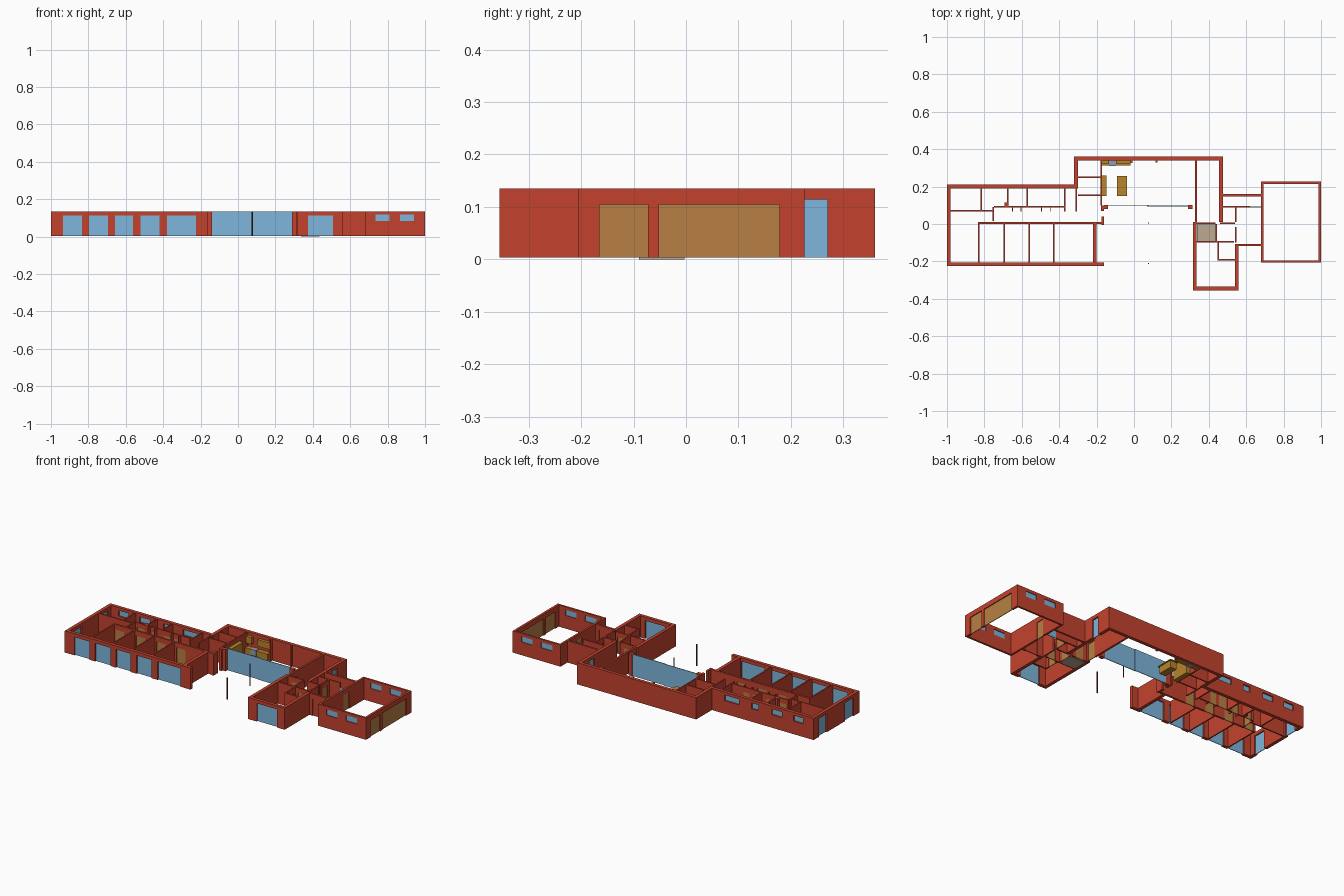
import bpy, bmesh
from mathutils import Vector

if "Cube" in bpy.data.objects:
    bpy.data.objects.remove(bpy.data.objects["Cube"])

Z0, Z1 = 0.004, 0.135            # wall base and top
DOOR, TALL = 0.105, 0.114        # door and glazing head heights
HI = (0.083, 0.117)              # high window band


def mat(name, rgb):
    m = bpy.data.materials.new(name)
    m.diffuse_color = (*rgb, 1)
    m.use_nodes = True
    m.node_tree.nodes["Principled BSDF"].inputs["Base Color"].default_value = m.diffuse_color
    return m


BRICK = mat("brick", (0.55, 0.055, 0.027))
GLASS = mat("glass", (0.21, 0.47, 0.71))
WOOD = mat("wood", (0.48, 0.215, 0.058))
CABINET = mat("cabinet", (0.48, 0.23, 0.025))
STEEL = mat("steel", (0.30, 0.33, 0.40))
STONE = mat("stone", (0.50, 0.40, 0.29))
DARK = mat("post", (0.12, 0.02, 0.015))


def finish(name, bm, m):
    bmesh.ops.recalc_face_normals(bm, faces=bm.faces)
    me = bpy.data.meshes.new(name)
    bm.to_mesh(me)
    bm.free()
    me.materials.append(m)
    bpy.context.collection.objects.link(bpy.data.objects.new(name, me))


def box(name, x0, x1, y0, y1, z0, z1, m):
    bm = bmesh.new()
    bmesh.ops.create_cube(bm, size=1)
    for v in bm.verts:
        v.co = ((x0 + x1) / 2 + v.co.x * (x1 - x0), (y0 + y1) / 2 + v.co.y * (y1 - y0),
                (z0 + z1) / 2 + v.co.z * (z1 - z0))
    finish(name, bm, m)


def wall(name, axis, a, b, c, t, holes=()):
    """Wall along axis from a to b, centred on c; holes = (start, end, sill, head, filling, material)."""
    def place(u, z, d):
        return Vector((u, d, z) if axis == "x" else (d, u, z))
    us = sorted({a, b, *[h[0] for h in holes], *[h[1] for h in holes]})
    zs = sorted({Z0, Z1, *[h[2] for h in holes], *[h[3] for h in holes]})
    bm = bmesh.new()
    for u0, u1 in zip(us, us[1:]):
        for z0, z1 in zip(zs, zs[1:]):
            mu, mz = (u0 + u1) / 2, (z0 + z1) / 2
            if any(h[0] < mu < h[1] and h[2] < mz < h[3] for h in holes):
                continue
            bm.faces.new([bm.verts.new(place(u, z, c - t / 2))
                          for u, z in ((u0, z0), (u1, z0), (u1, z1), (u0, z1))])
    bmesh.ops.remove_doubles(bm, verts=bm.verts, dist=1e-5)
    ext = bmesh.ops.extrude_face_region(bm, geom=bm.faces[:], use_keep_orig=True)
    move = place(0, 0, t)
    for v in ext["geom"]:
        if isinstance(v, bmesh.types.BMVert):
            v.co += move
    finish(name, bm, BRICK)
    for i, (u0, u1, z0, z1, kind, m) in enumerate(holes):
        if m:
            r = (u0, u1, c - .002, c + .002) if axis == "x" else (c - .002, c + .002, u0, u1)
            box(f"{name}_{kind}_{i}", *r, z0, z1, m)


def win(u0, u1):
    return (u0, u1, *HI, "window", GLASS)


def glazed(u0, u1, head=TALL):
    return (u0, u1, Z0, head, "glazing", GLASS)


def door(u0, u1, m=WOOD):
    return (u0, u1, Z0, DOOR, "door", m)


T, P = 0.02, 0.008   # outer and partition thickness

# Bedroom wing shell
wall("wing_front_wall", "x", -1, -.16, -.215, T,
     [glazed(-.936, -.834), glazed(-.797, -.695), glazed(-.658, -.561), glazed(-.52, -.42), glazed(-.38, -.225)])
wall("wing_left_wall", "y", -.205, .19, -.99, T, [glazed(.085, .16), glazed(-.17, -.09)])
wall("wing_back_wall", "x", -1, -.32, .2, T,
     [win(-.93, -.865), win(-.79, -.72), win(-.63, -.585), win(-.50, -.405)])
wall("wing_end_wall", "y", -.205, .0, -.21, T)

# Bedroom wing partitions
wall("hall_front_wall", "x", -.835, -.165, .006, .012,
     [door(-.82, -.76), door(-.68, -.62), door(-.545, -.485), door(-.41, -.35)])
for i, x in enumerate((-.83, -.693, -.56, -.428)):
    wall(f"bedroom_partition_{i}", "y", -.205, 0, x, P)
wall("bath_front_wall", "x", -.98, -.755, .071, P)
wall("bath_end_wall", "y", .015, .092, -.752, P, [door(.02, .066)])
wall("hall_back_wall", "x", -.748, -.37, .092, P,
     [door(-.735, -.685), door(-.645, -.605), door(-.56, -.51), door(-.49, -.45)])
wall("bath_divider", "y", .075, .19, -.818, P)
for i, x in enumerate((-.675, -.572)):
    wall(f"closet_divider_{i}", "y", .096, .19, x, P)
wall("laundry_end_wall", "y", .068, .19, -.37, P)
for i, x in enumerate((-.65, -.605, -.495, -.445)):
    wall(f"hall_niche_wall_{i}", "y", .066, .088, x, .005)
box("chimney_stub", -.693, -.679, .096, .116, Z0, Z1, BRICK)

# Living block shell
wall("living_back_wall", "x", -.32, .475, .35, T)
wall("living_left_wall", "y", .19, .34, -.31, T)
wall("utility_left_wall", "y", .067, .19, -.308, P)
wall("living_right_wall", "y", .01, .34, .465, T, [glazed(.222, .27)])
wall("living_inner_wall", "y", .01, .34, .331, P + .004, [door(.02, .075)])
wall("kitchen_side_wall", "y", .1, .34, -.175, P, [door(.105, .145, None)])
wall("lobby_wall_back", "y", .07, .098, -.168, .016)
wall("lobby_wall_front", "y", -.005, .04, -.168, .014)
for i, y in enumerate((.25, .155)):
    wall(f"pantry_partition_{i}", "x", -.3, -.179, y, P)
box("left_glass_pier", -.16, -.138, .08, .102, Z0, Z1, BRICK)
box("right_glass_pier", .288, .314, .08, .102, Z0, Z1, BRICK)
box("left_sliding_glass", -.14, .08, .098, .102, Z0, Z1, GLASS)
box("right_sliding_glass", .07, .29, .094, .098, Z0, Z1, GLASS)
box("back_wall_rib_left", -.019, -.009, .325, .34, Z0, Z1, BRICK)
box("back_wall_rib_right", .116, .126, .33, .34, Z0, Z1, BRICK)

# Kitchen
box("back_counter_left", -.171, -.135, .312, .34, Z0, .05, CABINET)
box("back_counter_right", -.095, -.02, .312, .34, Z0, .05, CABINET)
box("upper_cabinet_left", -.171, -.135, .322, .34, .075, .115, CABINET)
box("upper_cabinet_right", -.095, -.02, .322, .34, .075, .115, CABINET)
box("cooker", -.133, -.097, .31, .34, Z0, .052, STEEL)
box("tall_side_cabinets", -.171, -.147, .15, .26, Z0, .11, CABINET)
box("island_base", -.086, -.044, .157, .25, Z0, .045, CABINET)
box("island_top", -.092, -.038, .15, .256, .045, .05, CABINET)

# Front suite block
wall("suite_left_wall", "y", -.335, .01, .325, T)
wall("suite_front_wall", "x", .315, .56, -.345, T, [glazed(.374, .508)])
wall("suite_right_wall", "y", -.335, -.11, .55, T)
wall("entry_wall_left", "x", .335, .435, .004, P, [door(.36, .41)])
wall("entry_wall_right", "x", .46, .541, .004, P)
wall("suite_bath_side", "y", -.09, 0, .439, P, [door(-.07, -.02)])
wall("suite_bath_front", "x", .335, .535, -.094, P, [door(.47, .52)])
wall("suite_closet_side", "y", -.186, -.098, .45, P, [door(-.165, -.115)])
wall("suite_closet_front", "x", .446, .54, -.19, P)
wall("passage_wall_front", "y", -.1, -.015, .545, P)
wall("passage_wall_back", "y", .01, .088, .545, P, [door(.02, .07)])
box("bath_floor", .336, .436, -.09, -.003, 0, .005, STONE)

# Link and garage
wall("link_front_wall", "x", .54, .68, -.112, .012, [door(.582, .655, BRICK)])
wall("link_back_wall", "x", .475, .68, .154, .012)
wall("link_partition", "x", .475, .62, .091, P)
box("link_glass_screen", .62, .68, .089, .093, Z0, DOOR, GLASS)
wall("garage_left_wall", "y", -.195, .215, .686, .012, [door(.02, .07)])
for n, y in (("front", -.2), ("back", .22)):
    wall(f"garage_{n}_wall", "x", .68, 1, y, .012, [win(.735, .81), win(.866, .94)])
wall("garage_right_wall", "y", -.194, .214, .993, .014, [door(-.165, -.072), door(-.051, .178)])

# Porch posts
for i, y in enumerate((.005, -.212)):
    bpy.ops.mesh.primitive_cylinder_add(vertices=8, radius=.0035, depth=Z1 - Z0,
                                        location=(.077, y, (Z0 + Z1) / 2))
    o = bpy.context.object
    o.name = f"porch_post_{i}"
    o.data.materials.append(DARK)
